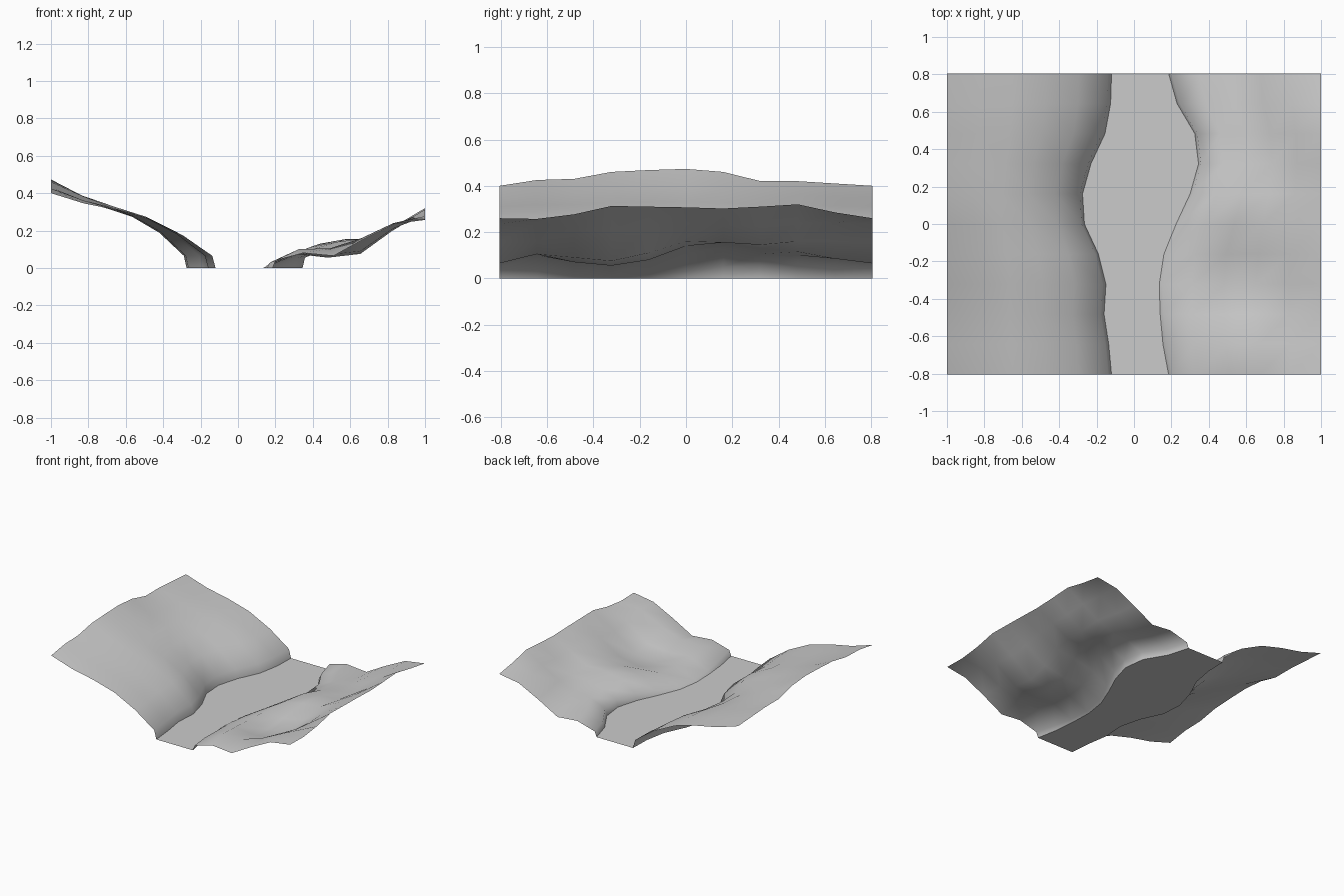
import bpy, bmesh

if "Cube" in bpy.data.objects:
    bpy.data.objects.remove(bpy.data.objects["Cube"])

ROWS = 11
YS = [-0.805 + 0.161 * i for i in range(ROWS)]

# Waterline of each bank, row by row from front to back
LEFT_X = [-.12, -.135, -.16, -.15, -.19, -.265, -.275, -.23, -.155, -.125, -.12]
RIGHT_X = [.185, .155, .14, .135, .16, .225, .30, .345, .325, .23, .185]

# Heights of the outer rims
LEFT_RIM = [.40, .425, .43, .46, .468, .473, .46, .42, .42, .41, .40]
RIGHT_RIM = [.26, .257, .277, .313, .31, .307, .302, .31, .32, .285, .26]

# Right bank: lip height, then four columns toward the rim
RIGHT_Z = [
    (.04, .08, .065, .155, .235),
    (.03, .10, .105, .16, .24),
    (.015, .085, .07, .09, .21),
    (.01, .075, .055, .075, .20),
    (.015, .08, .08, .11, .21),
    (.03, .11, .14, .16, .23),
    (.05, .13, .155, .155, .23),
    (.055, .105, .13, .145, .225),
    (.05, .10, .115, .16, .24),
    (.04, .09, .085, .16, .24),
    (.04, .08, .065, .155, .235),
]


def sheet(name, rows):
    """Smooth surface through rows of points."""
    bm = bmesh.new()
    grid = [[bm.verts.new(p) for p in row] for row in rows]
    for a, b in zip(grid, grid[1:]):
        for j in range(len(a) - 1):
            bm.faces.new((a[j], a[j + 1], b[j + 1], b[j]))
    for f in bm.faces:
        f.normal_update()
        if f.normal.z < 0:
            f.normal_flip()
    me = bpy.data.meshes.new(name)
    bm.to_mesh(me)
    bm.free()
    ob = bpy.data.objects.new(name, me)
    bpy.context.collection.objects.link(ob)
    for o in bpy.context.selected_objects:
        o.select_set(False)
    bpy.context.view_layer.objects.active = ob
    ob.select_set(True)
    bpy.ops.object.shade_smooth_by_angle(angle=1.0)
    return ob


def bank_row(edge, outer, y, heights):
    """Waterline, steep lip, then even columns to the outer rim."""
    fractions = (0, 0.02, 0.2, 0.4, 0.6, 0.8, 1)
    return [(edge + (outer - edge) * f, y, z) for f, z in zip(fractions, heights)]


# Left bank: concave lip rising to a high rim
left = []
for x, y, rim in zip(LEFT_X, YS, LEFT_RIM):
    k = (rim - 0.40) / 0.07
    left.append(bank_row(x, -1, y, (0, .065, .175 + .015 * k, .262 + .013 * k,
                                    .31 + .02 * k, .345 + .045 * k, rim)))
sheet("left_bank", left)

# Right bank: lower, with a hollow behind the lip
sheet("right_bank", [bank_row(x, 1, y, (0, *z, rim))
                     for x, y, z, rim in zip(RIGHT_X, YS, RIGHT_Z, RIGHT_RIM)])

# Flat river bed between the banks
sheet("river_bed", [[(a, y, 0), (b, y, 0)] for a, b, y in zip(LEFT_X, RIGHT_X, YS)])
